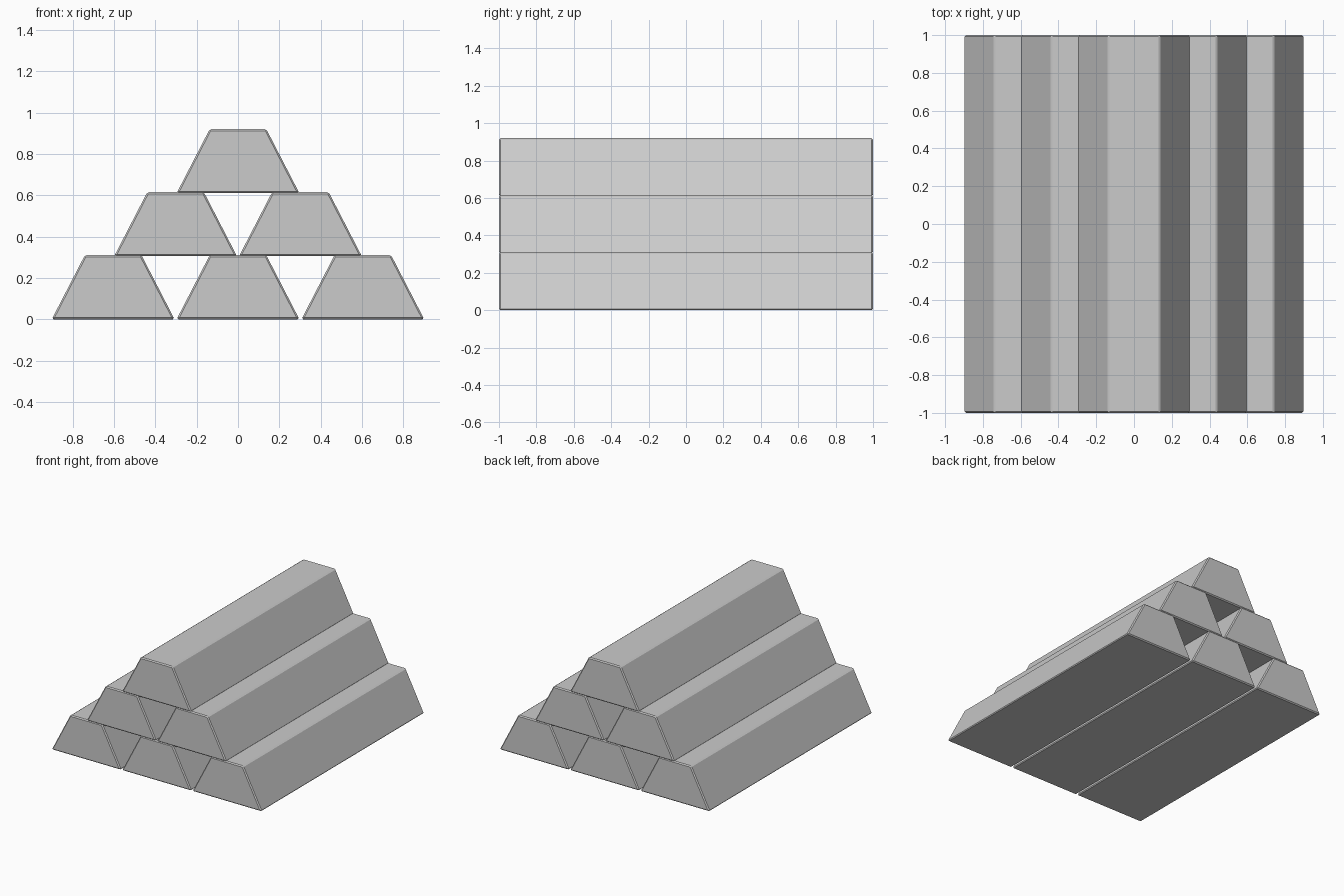
import bpy

if "Cube" in bpy.data.objects:
    bpy.data.objects.remove(bpy.data.objects["Cube"])

PITCH_X, PITCH_Z = 0.604, 0.305
HEIGHT, BOTTOM, TOP = 0.31, 0.297, 0.137


def ingot(name, x, z):
    # trapezoid section extruded along y, with a narrow chamfer
    section = [(-BOTTOM, 0), (BOTTOM, 0), (TOP, HEIGHT), (-TOP, HEIGHT)]
    verts = [(px, y, pz) for y in (-1, 1) for px, pz in section]
    faces = [(0, 1, 2, 3), (7, 6, 5, 4)]
    faces += [(i, i + 4, (i + 1) % 4 + 4, (i + 1) % 4) for i in range(4)]
    mesh = bpy.data.meshes.new(name)
    mesh.from_pydata(verts, [], faces)
    obj = bpy.data.objects.new(name, mesh)
    obj.location = (x, 0, z)
    bpy.context.collection.objects.link(obj)
    bevel = obj.modifiers.new("chamfer", 'BEVEL')
    bevel.width = 0.008
    bevel.segments = 1
    bevel.limit_method = 'NONE'


# pyramid stack: three, two, one
for row in range(3):
    count = 3 - row
    for i in range(count):
        ingot(f"ingot_row{row + 1}_{i + 1}", (i - (count - 1) / 2) * PITCH_X, row * PITCH_Z)
